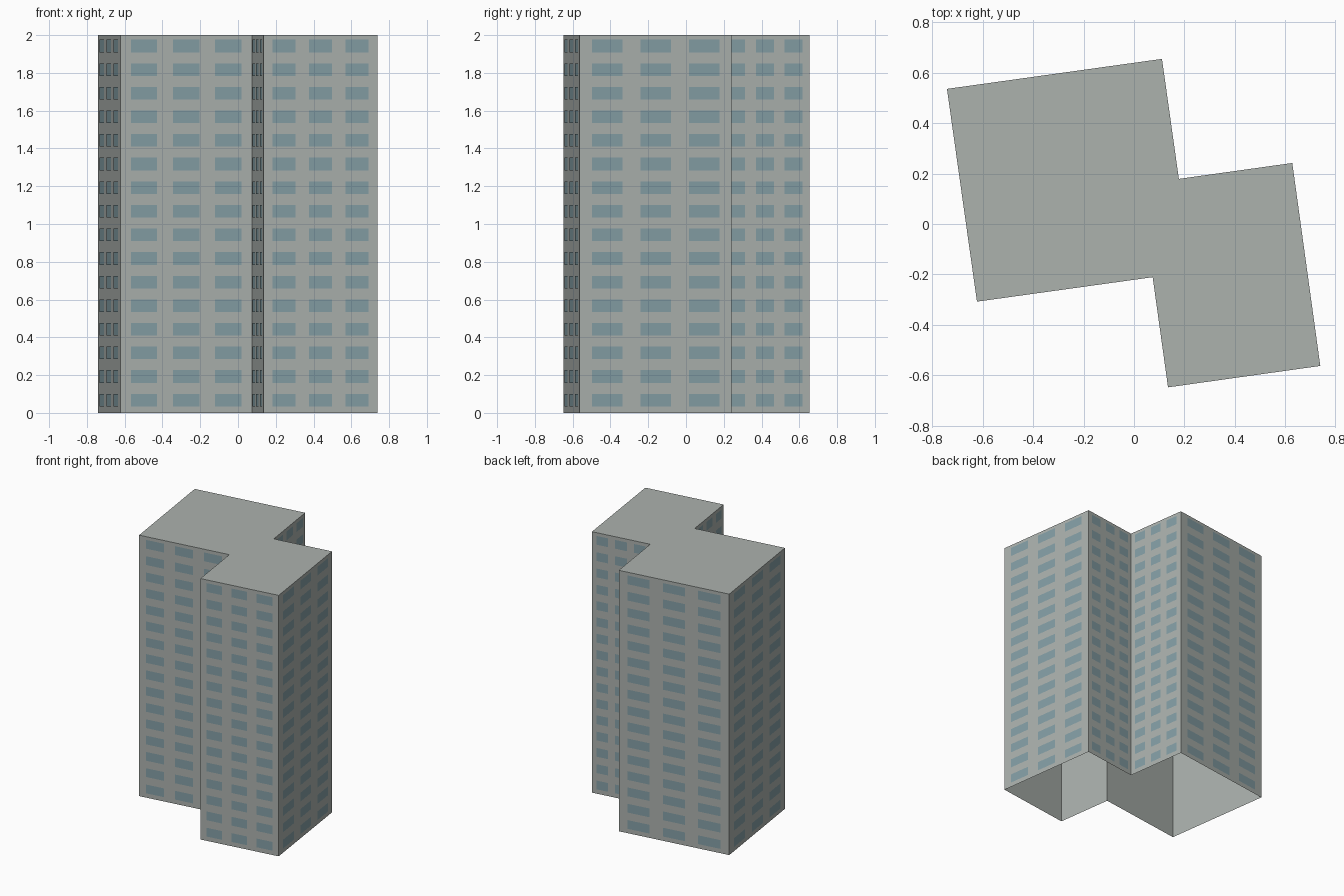
import bpy
import bmesh
from mathutils import Vector

cube = bpy.data.objects.get("Cube")
if cube:
    bpy.data.objects.remove(cube, do_unlink=True)

HEIGHT = 2.0
FLOORS = 16
COLUMNS = 3
FLOOR_H = HEIGHT / FLOORS
UP = Vector((0, 0, 1))

# Footprint of the two offset blocks, counter-clockwise
FOOTPRINT = [Vector((x, y, 0)) for x, y in (
    (-0.623, -0.308), (0.074, -0.211), (0.135, -0.648), (0.739, -0.563),
    (0.628, 0.242), (0.178, 0.179), (0.111, 0.655), (-0.742, 0.536))]
SIDES = list(zip(FOOTPRINT, FOOTPRINT[1:] + FOOTPRINT[:1]))


def make_material(name, colour):
    mat = bpy.data.materials.new(name)
    mat.use_nodes = True
    mat.diffuse_color = colour
    mat.node_tree.nodes["Principled BSDF"].inputs["Base Color"].default_value = colour
    return mat


def add_quad(bm, start, end, low, high):
    corners = (start + UP * low, end + UP * low, end + UP * high, start + UP * high)
    bm.faces.new([bm.verts.new(c) for c in corners])


def finish(bm, name, mat):
    mesh = bpy.data.meshes.new(name)
    bm.to_mesh(mesh)
    bm.free()
    mesh.materials.append(mat)
    obj = bpy.data.objects.new(name, mesh)
    bpy.context.collection.objects.link(obj)
    return obj


concrete = make_material("concrete grey", (0.413, 0.445, 0.423, 1))
glass = make_material("window blue grey", (0.231, 0.347, 0.381, 1))

# Tower shell: outer walls and flat roof, open underneath
bm = bmesh.new()
for start, end in SIDES:
    add_quad(bm, start, end, 0, HEIGHT)
bm.faces.new([bm.verts.new(p + UP * HEIGHT) for p in FOOTPRINT])
bmesh.ops.remove_doubles(bm, verts=bm.verts, dist=0.0001)
finish(bm, "tower_shell", concrete)

# Window panes: thin plates in a regular grid on every wall
bm = bmesh.new()
for start, end in SIDES:
    along = end - start
    offset = along.cross(UP).normalized() * 0.002
    for column in range(COLUMNS):
        left = 0.08 + 0.32 * column
        a = start + along * left + offset
        b = start + along * (left + 0.2) + offset
        for floor in range(FLOORS):
            sill = floor * FLOOR_H + 0.034
            add_quad(bm, a, b, sill, sill + 0.067)
finish(bm, "window_panes", glass)
